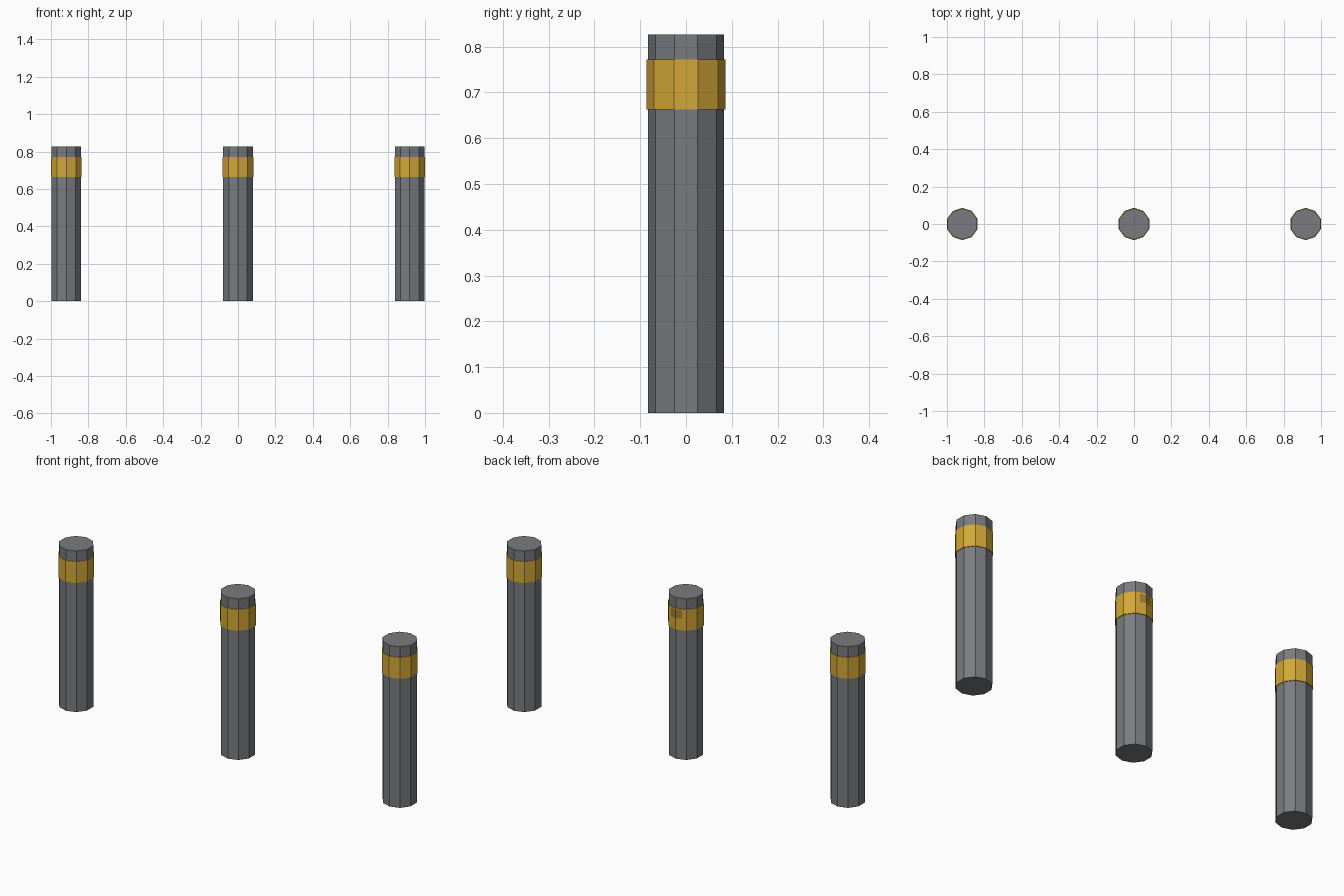
import bpy, bmesh, math

if "Cube" in bpy.data.objects:
    bpy.data.objects.remove(bpy.data.objects["Cube"])

SPACING = 0.9177
SIDES = 10


def material(name, rgb):
    m = bpy.data.materials.new(name)
    m.diffuse_color = (*rgb, 1)
    m.use_nodes = True
    m.node_tree.nodes["Principled BSDF"].inputs["Base Color"].default_value = m.diffuse_color
    return m


grey = material("dark_grey", (0.19, 0.198, 0.21))
gold = material("gold", (0.65, 0.39, 0.04))
brown = material("dark_gold", (0.36, 0.21, 0.03))


def prism(name, x, radius, z0, z1, mat):
    # ten-sided cylinder with corners on the +y and -y axis
    bpy.ops.mesh.primitive_cylinder_add(
        vertices=SIDES, radius=radius, depth=z1 - z0, location=(x, 0, (z0 + z1) / 2))
    ob = bpy.context.object
    ob.name = name
    ob.data.materials.append(mat)
    return ob


# three posts, each with a gold band near the top
for label, x in (("left", -SPACING), ("middle", 0), ("right", SPACING)):
    prism(label + "_post", x, 0.083, 0, 0.826, grey)
    prism(label + "_band", x, 0.0864, 0.663, 0.772, gold)

# small dark mark wrapped over the rear corner of the middle band
r = 0.0868
slope = math.tan(math.radians(18))
bm = bmesh.new()
columns = []
for x in (-0.03, 0, 0.03):
    y = r - abs(x) * slope
    columns.append([bm.verts.new((x, y, z)) for z in (0.722, 0.765)])
for a, b in zip(columns, columns[1:]):
    bm.faces.new((a[0], a[1], b[1], b[0]))
bm.normal_update()
me = bpy.data.meshes.new("rear_mark")
bm.to_mesh(me)
bm.free()
me.materials.append(brown)
bpy.context.collection.objects.link(bpy.data.objects.new("rear_mark", me))
